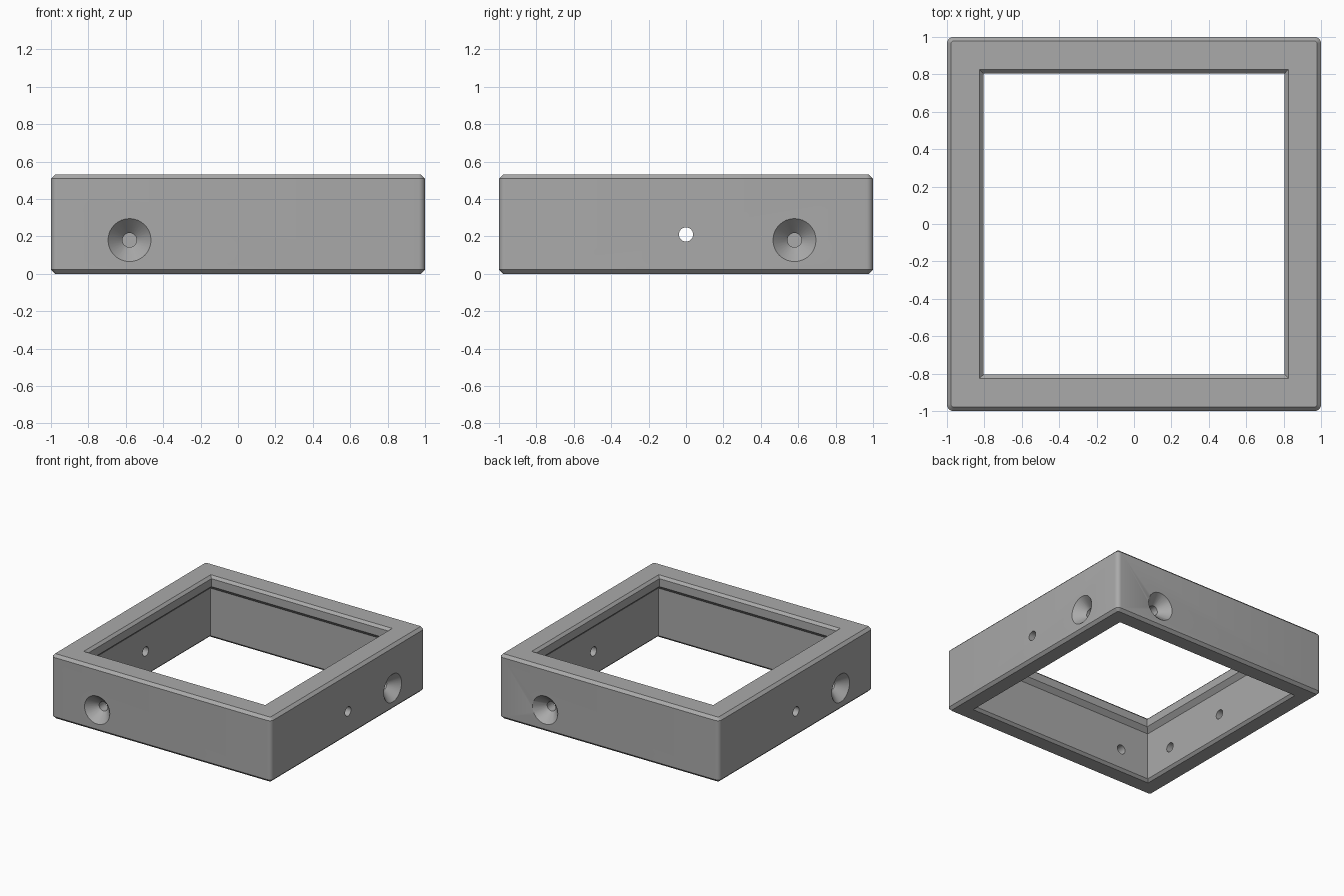
import bpy, bmesh, math
from mathutils import Matrix

if "Cube" in bpy.data.objects:
    bpy.data.objects.remove(bpy.data.objects["Cube"])

H = 0.53          # frame height
C = 0.022         # outer chamfer
SINK_POS, SINK_Z = 0.58, 0.18
HOLE_Z = 0.21


def square_loop(half, radius, z, seg=6):
    """Square outline with optional rounded corners."""
    pts = []
    for q in range(4):
        a0 = q * math.pi / 2
        cx = (half - radius) * (1 if q in (0, 3) else -1)
        cy = (half - radius) * (1 if q in (0, 1) else -1)
        if radius == 0:
            pts.append((cx, cy, z))
            continue
        for i in range(seg + 1):
            a = a0 + i / seg * math.pi / 2
            pts.append((cx + radius * math.cos(a), cy + radius * math.sin(a), z))
    return pts


def circle_loop(radius, z, n=32):
    return [(radius * math.cos(i * math.tau / n), radius * math.sin(i * math.tau / n), z)
            for i in range(n)]


def loft(name, loops, matrix=None):
    """Closed solid through a stack of equal-sized outlines."""
    bm = bmesh.new()
    rings = [[bm.verts.new(p) for p in loop] for loop in loops]
    n = len(rings[0])
    for a, b in zip(rings, rings[1:]):
        for i in range(n):
            j = (i + 1) % n
            bm.faces.new((a[i], a[j], b[j], b[i]))
    bm.faces.new(rings[0][::-1])
    bm.faces.new(rings[-1])
    if matrix:
        bm.transform(matrix)
    bmesh.ops.recalc_face_normals(bm, faces=bm.faces)
    mesh = bpy.data.meshes.new(name)
    bm.to_mesh(mesh)
    bm.free()
    obj = bpy.data.objects.new(name, mesh)
    bpy.context.collection.objects.link(obj)
    return obj


grey = bpy.data.materials.new("mid grey")
grey.diffuse_color = (0.40, 0.40, 0.40, 1)
grey.use_nodes = True
grey.node_tree.nodes["Principled BSDF"].inputs["Base Color"].default_value = grey.diffuse_color

# Outer block: rounded upright corners, chamfered top and bottom
frame = loft("square_frame", [
    square_loop(1 - C, 0.035 - C, 0),
    square_loop(1, 0.035, C),
    square_loop(1, 0.035, H - C),
    square_loop(1 - C, 0.035 - C, H)])
frame.data.materials.append(grey)

# Opening: chamfered at both ends, with a sloped lip below the top
opening = [(0.88, -0.02), (0.84, 0.02), (0.84, 0.41), (0.805, 0.445),
           (0.805, H - 0.02), (0.845, H + 0.02)]
cutters = [loft("opening_cutter", [square_loop(h, 0, z) for h, z in opening])]

# Countersunk screw hole in each wall, repeated by quarter turns
sink = [(0.135, -0.02), (0.115, 0.0), (0.038, 0.08), (0.038, 0.3)]
for side in range(4):
    # right and left walls use +0.58 to their rear; front and back use mirrored offset
    angle = side * math.pi / 2
    offset = SINK_POS if side % 2 == 0 else -SINK_POS
    m = (Matrix.Rotation(angle, 4, 'Z')
         @ Matrix.Translation((1, offset, SINK_Z))
         @ Matrix.Rotation(-math.pi / 2, 4, 'Y'))
    cutters.append(loft("screw_hole_cutter", [circle_loop(r, d) for r, d in sink], m))

# Plain hole straight through the left and right walls
for s in (-1, 1):
    m = Matrix.Translation((s * 0.9, 0, HOLE_Z)) @ Matrix.Rotation(math.pi / 2, 4, 'Y')
    cutters.append(loft("plain_hole_cutter", [circle_loop(0.038, -0.2), circle_loop(0.038, 0.2)], m))

# Cut everything out of the block
bpy.context.view_layer.objects.active = frame
frame.select_set(True)
for cutter in cutters:
    cutter.hide_render = True
    mod = frame.modifiers.new("cut", 'BOOLEAN')
    mod.operation = 'DIFFERENCE'
    mod.solver = 'EXACT'
    mod.object = cutter
    bpy.ops.object.modifier_apply(modifier=mod.name)
    bpy.data.objects.remove(cutter)

bpy.ops.object.shade_smooth_by_angle(angle=math.radians(30))
